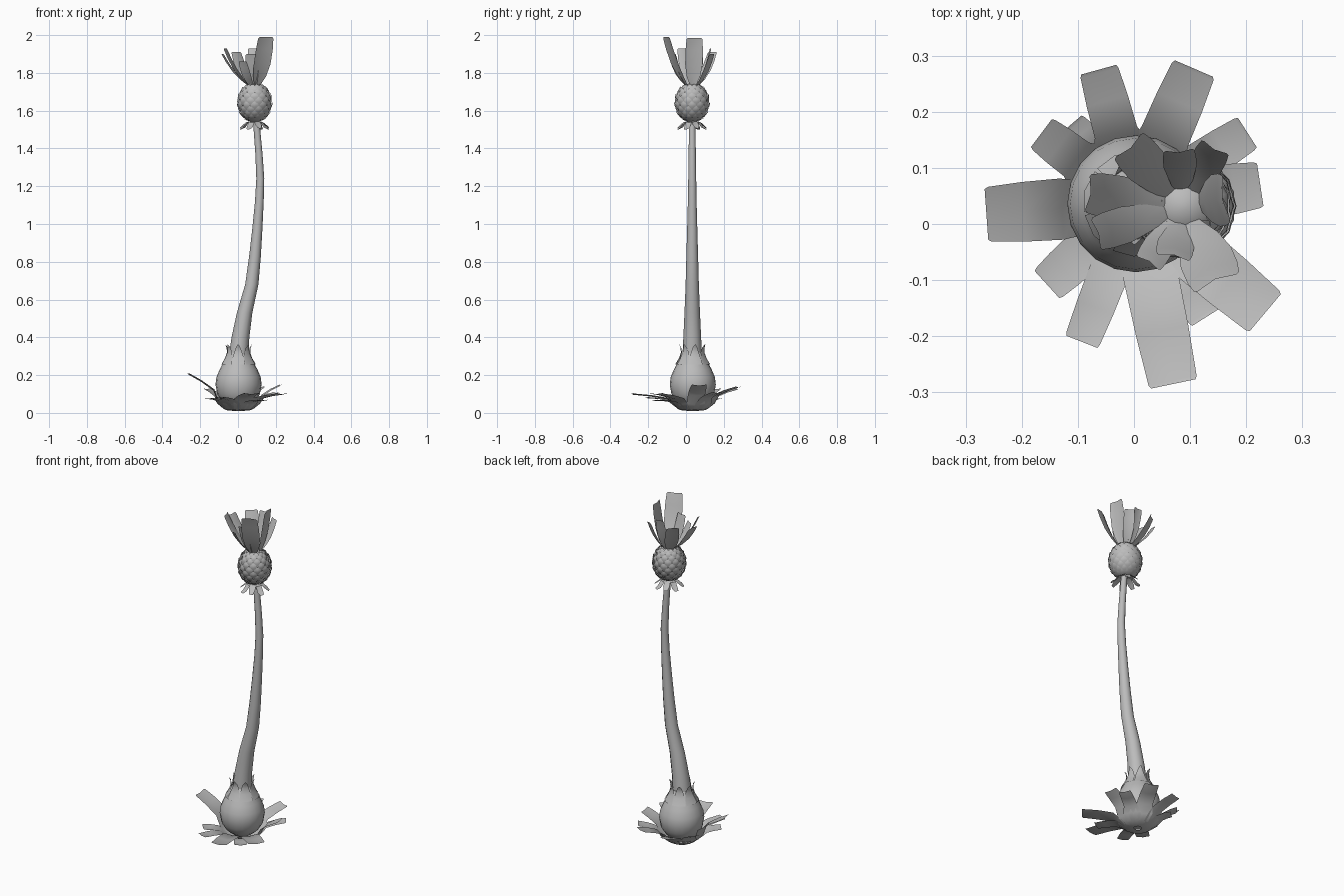
import bpy, bmesh, math
from mathutils import Vector

cube = bpy.data.objects.get("Cube")
if cube:
    bpy.data.objects.remove(cube)

grey = bpy.data.materials.new("plain grey")
grey.use_nodes = True
grey.diffuse_color = (0.5, 0.5, 0.5, 1)
grey.node_tree.nodes["Principled BSDF"].inputs["Base Color"].default_value = (0.5, 0.5, 0.5, 1)


def finish(name, bm, angle=40, closed=False):
    if closed:
        bmesh.ops.recalc_face_normals(bm, faces=bm.faces)
    mesh = bpy.data.meshes.new(name)
    bm.to_mesh(mesh)
    bm.free()
    mesh.materials.append(grey)
    obj = bpy.data.objects.new(name, mesh)
    bpy.context.collection.objects.link(obj)
    bpy.context.view_layer.objects.active = obj
    obj.select_set(True)
    bpy.ops.object.shade_smooth_by_angle(angle=math.radians(angle))
    obj.select_set(False)
    return obj


def lathe(name, rings, sides):
    """Skin circles given as (x, y, z, radius)."""
    bm = bmesh.new()
    loops = [[bm.verts.new((x + r * math.cos(k * math.tau / sides),
                            y + r * math.sin(k * math.tau / sides), z)) for k in range(sides)]
             for x, y, z, r in rings]
    for a, b in zip(loops, loops[1:]):
        for k in range(sides):
            n = (k + 1) % sides
            bm.faces.new((a[k], a[n], b[n], b[k]))
    bm.faces.new(loops[0][::-1])
    bm.faces.new(loops[-1])
    return finish(name, bm, 50, True)


def blade(bm, points, widths, side, cup=0.0, out=(0, 0, 1)):
    """Strip of three columns along points; cup sinks the midrib against out."""
    side, out = Vector(side).normalized(), Vector(out)
    rows = []
    for p, w in zip(points, widths):
        p = Vector(p)
        rows.append([bm.verts.new(p - side * w / 2),
                     bm.verts.new(p - out * cup * w),
                     bm.verts.new(p + side * w / 2)])
    for a, b in zip(rows, rows[1:]):
        for k in range(2):
            bm.faces.new((a[k], a[k + 1], b[k + 1], b[k]))


def polar(c, angle, r, z):
    return Vector((c[0] + r * math.cos(angle), c[1] + r * math.sin(angle), z))


def tangent(a):
    return Vector((-math.sin(a), math.cos(a), 0))


def radial(a):
    return Vector((math.cos(a), math.sin(a), 0))


# Bulb
base = (0.003, 0.036)
bulb_profile = [(0.03, 0.05), (0.06, 0.088), (0.1, 0.113), (0.15, 0.122), (0.19, 0.117),
                (0.23, 0.1), (0.27, 0.078), (0.3, 0.062), (0.32, 0.05)]
lathe("bulb", [(*base, z, r) for z, r in bulb_profile], 20)

# Stem
stem_path = [(0.003, 0.3, 0.052), (0.013, 0.4, 0.047), (0.035, 0.53, 0.041), (0.073, 0.68, 0.035),
             (0.09, 0.83, 0.031), (0.102, 0.97, 0.027), (0.113, 1.12, 0.023), (0.118, 1.24, 0.021),
             (0.111, 1.37, 0.019), (0.096, 1.55, 0.017)]
lathe("stem", [(x, 0.033, z, r) for x, z, r in stem_path], 12)

# Pointed sepals round the neck of the bulb
bm = bmesh.new()
for k in range(7):
    a = math.radians(-92) + k * math.tau / 7
    pts = [polar(base, a, r, z) for r, z in
           ((0.085, 0.255), (0.066, 0.29), (0.058, 0.32), (0.062, 0.345), (0.072, 0.362))]
    blade(bm, pts, (0.075, 0.06, 0.042, 0.025, 0.004), tangent(a), -0.12, radial(a))
finish("neck_sepals", bm)

# Rosette under the bulb: tip x, tip y, tip z, tip width
tips = [(-0.263, 0.017, 0.21, 0.095), (-0.063, 0.275, 0.13, 0.068), (0.107, 0.277, 0.14, 0.078),
        (0.202, 0.163, 0.11, 0.065), (0.225, 0.07, 0.15, 0.08), (0.234, -0.158, 0.105, 0.09),
        (0.07, -0.285, 0.105, 0.085), (-0.093, -0.21, 0.085, 0.062), (-0.155, -0.108, 0.08, 0.068),
        (-0.165, 0.162, 0.13, 0.065), (0.13, -0.165, 0.07, 0.065), (-0.115, 0.175, 0.08, 0.06)]
bm = bmesh.new()
for x, y, z, w in tips:
    d = Vector((x - base[0], y - base[1], 0))
    a, reach = math.atan2(d.y, d.x), d.length
    pts = [polar(base, a, 0.02, 0.012), polar(base, a, 0.068, 0.02), polar(base, a, 0.105, 0.05),
           polar(base, a, 0.132, 0.03 + z * 0.45), polar(base, a, (0.132 + reach) / 2, 0.015 + z * 0.75),
           polar(base, a, reach - 0.006, z - 0.003), polar(base, a, reach, z)]
    blade(bm, pts, (0.03, 0.075, 0.1, w * 1.15, w * 1.12, w * 1.03, w * 0.95), tangent(a), 0.07)
finish("base_leaves", bm)

# Seed head core
head = (0.088, 0.032)
centre_z, rad, half = 1.643, 0.079, 0.103
core = [(*head, centre_z + half * math.sin(t), rad * math.cos(t))
        for t in (math.radians(-84 + 14 * k) for k in range(13))]
lathe("head_core", core, 16)

# Overlapping scales on the seed head
bm = bmesh.new()
rows, per_row = 10, 12
for row in range(rows):
    t = math.radians(-64 + row * 13.5)
    for k in range(per_row):
        a = (k + 0.5 * (row % 2)) * math.tau / per_row
        pts = []
        for dt, lift in ((-12, 0.001), (-2, 0.007), (6, 0.011), (13, 0.013)):
            u = t + math.radians(dt)
            pts.append(polar(head, a, max(0.01, rad * math.cos(u) + lift),
                             centre_z + half * math.sin(u)))
        w = 0.046 * math.cos(t) + 0.004
        blade(bm, pts, (w * 0.7, w, w * 0.75, w * 0.12), tangent(a), -0.13, radial(a))
finish("head_scales", bm, 30)

# Drooping bracts below the head
bm = bmesh.new()
for k in range(8):
    a = math.radians(20) + k * math.tau / 8
    drop = 0.012 * (k % 2)
    pts = [polar(head, a, r, z) for r, z in
           ((0.012, 1.545), (0.04, 1.54), (0.062, 1.523 - drop), (0.08, 1.508 - drop / 2))]
    blade(bm, pts, (0.02, 0.034, 0.034, 0.022), tangent(a), 0.08)
finish("head_bracts", bm)

# Crown leaves: tip x, tip y, tip z, tip width
crown = [(0.148, -0.105, 1.99, 0.088), (0.165, 0.045, 1.985, 0.085), (-0.068, -0.018, 1.93, 0.06),
         (-0.083, 0.055, 1.9, 0.07), (-0.01, 0.14, 1.91, 0.07), (0.08, 0.132, 1.93, 0.054),
         (0.145, 0.137, 1.9, 0.055), (0.07, -0.06, 1.9, 0.06), (0.025, -0.07, 1.86, 0.05)]
bm = bmesh.new()
for x, y, z, w in crown:
    d = Vector((x - head[0], y - head[1], 0))
    a, reach = math.atan2(d.y, d.x), d.length
    foot = min(0.03, reach * 0.4)
    pts = [polar(head, a, foot + (reach - foot) * f, 1.73 + (z - 1.73) * h) for f, h in
           ((0, 0), (0.3, 0.2), (0.58, 0.45), (0.83, 0.75), (0.98, 0.97), (1, 1))]
    blade(bm, pts, (0.03, w * 0.85, w * 1.1, w * 1.1, w, w * 0.85), tangent(a), -0.1, -radial(a))
finish("crown_leaves", bm)
